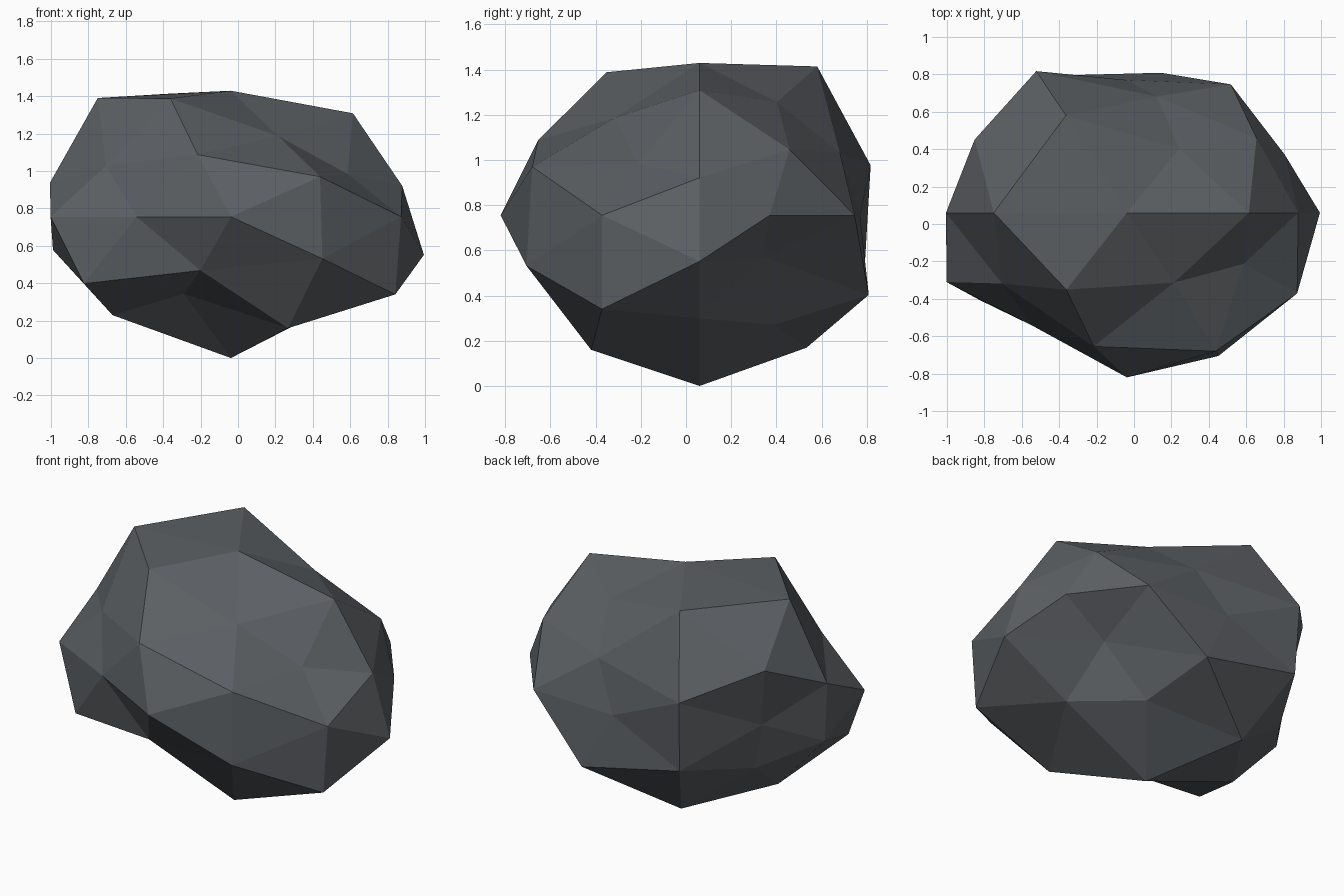
import bpy, bmesh, math
from mathutils import Vector

if "Cube" in bpy.data.objects:
    bpy.data.objects.remove(bpy.data.objects["Cube"])

# Boulder: a 42-point icosphere with its pole along y, stretched and roughened.
# Each ring: (y level, first angle in the xz plane, bump size of each point around it)
RINGS = [
    (-1.0,     0, [0.88]),
    (-0.8507, 36, [0.87, 0.84, 0.71, 0.75, 0.90]),
    (-0.5257,  0, [0.82, 0.71, 0.72, 0.89, 0.912]),
    (-0.4472, 36, [0.612, 0.92, 0.828, 0.66, 0.965]),
    (0.0,     18, [0.713, 0.86, 0.85, 0.961, 0.767,
                   0.75, 0.826, 0.931, 0.74, 0.835]),
    (0.4472,   0, [0.694, 0.765, 0.875, 0.72, 0.745]),
    (0.5257,  36, [0.757, 0.99, 0.64, 0.90, 0.54]),
    (0.8507,   0, [0.807, 0.73, 0.89, 0.86, 0.88]),
    (1.0,      0, [0.71]),
]
CENTRE = Vector((-0.038, 0.06, 0.755))

samples = []
for level, start, bumps in RINGS:
    radius = math.sqrt(max(0.0, 1 - level * level))
    for i, bump in enumerate(bumps):
        a = math.radians(start + i * 360 / len(bumps))
        samples.append((Vector((radius * math.cos(a), level, radius * math.sin(a))), bump))

bm = bmesh.new()
bmesh.ops.create_icosphere(bm, subdivisions=2, radius=1.0)
for v in bm.verts:
    d = Vector((v.co.x, v.co.z, v.co.y)).normalized()
    bump = max(samples, key=lambda s: s[0].dot(d))[1]
    # stretched in x, flattened in z
    v.co = CENTRE + Vector((d.x * (bump + 0.25), d.y * bump, d.z * (bump - 0.176)))
bmesh.ops.recalc_face_normals(bm, faces=bm.faces)

mesh = bpy.data.meshes.new("boulder")
bm.to_mesh(mesh)
bm.free()
rock = bpy.data.objects.new("boulder", mesh)
bpy.context.collection.objects.link(rock)

# Dark slate colour
stone = bpy.data.materials.new("dark slate stone")
stone.diffuse_color = (0.105, 0.115, 0.125, 1)
stone.use_nodes = True
stone.node_tree.nodes["Principled BSDF"].inputs["Base Color"].default_value = stone.diffuse_color
mesh.materials.append(stone)
